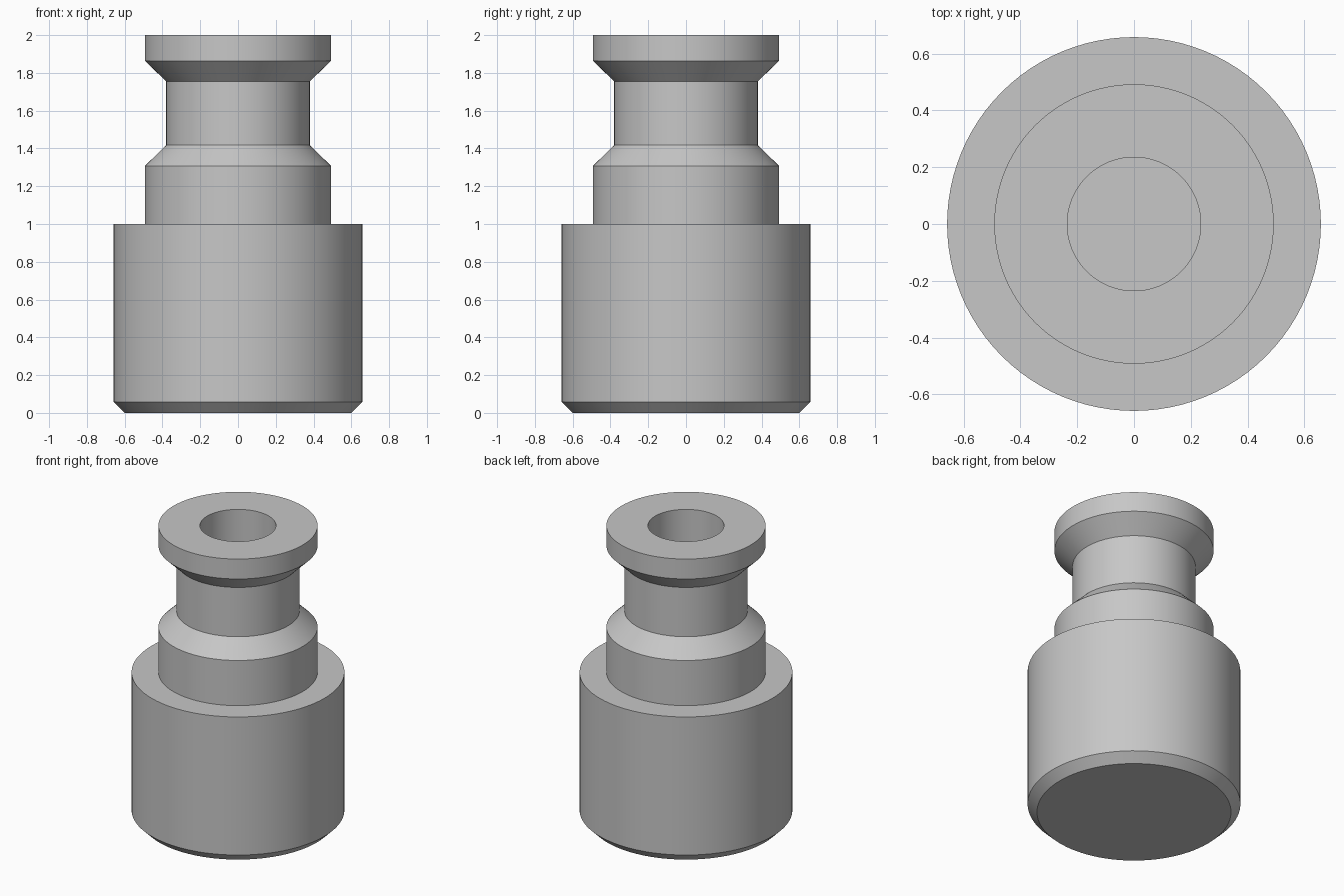
import bpy, bmesh, math

SEGMENTS = 96

cube = bpy.data.objects.get("Cube")
if cube:
    bpy.data.objects.remove(cube, do_unlink=True)

# Single plain grey finish
grey = bpy.data.materials.new("light_grey_metal")
grey.use_nodes = True
colour = (0.57, 0.57, 0.57, 1)
grey.diffuse_color = colour
grey.node_tree.nodes["Principled BSDF"].inputs["Base Color"].default_value = colour


def turned_part(name, profile):
    """Spin (radius, height) points around z and cap both ends."""
    bm = bmesh.new()
    rings = []
    for r, z in profile:
        rings.append([bm.verts.new((r * math.cos(a), r * math.sin(a), z))
                      for a in (math.tau * i / SEGMENTS for i in range(SEGMENTS))])
    for low, high in zip(rings, rings[1:]):
        for i in range(SEGMENTS):
            j = (i + 1) % SEGMENTS
            bm.faces.new((low[i], low[j], high[j], high[i]))
    bm.faces.new(rings[0][::-1])
    bm.faces.new(rings[-1])
    bmesh.ops.recalc_face_normals(bm, faces=bm.faces)
    mesh = bpy.data.meshes.new(name)
    bm.to_mesh(mesh)
    bm.free()
    mesh.materials.append(grey)
    obj = bpy.data.objects.new(name, mesh)
    bpy.context.collection.objects.link(obj)
    bpy.ops.object.select_all(action='DESELECT')
    obj.select_set(True)
    bpy.context.view_layer.objects.active = obj
    bpy.ops.object.shade_smooth_by_angle(angle=math.radians(25))
    return obj


# One turned body: chamfered base, shoulder, necked groove, top flange, blind bore
turned_part("turned_body", [
    (0.60, 0), (0.658, 0.058),       # base chamfer
    (0.658, 1.0), (0.492, 1.0),      # base cylinder and ledge
    (0.492, 1.308), (0.38, 1.418),   # shoulder and its cone
    (0.38, 1.754), (0.492, 1.864),   # neck and flange underside
    (0.492, 2.0), (0.235, 2.0),      # flange rim and top
    (0.235, 1.0),                    # bore wall down to its floor
])
